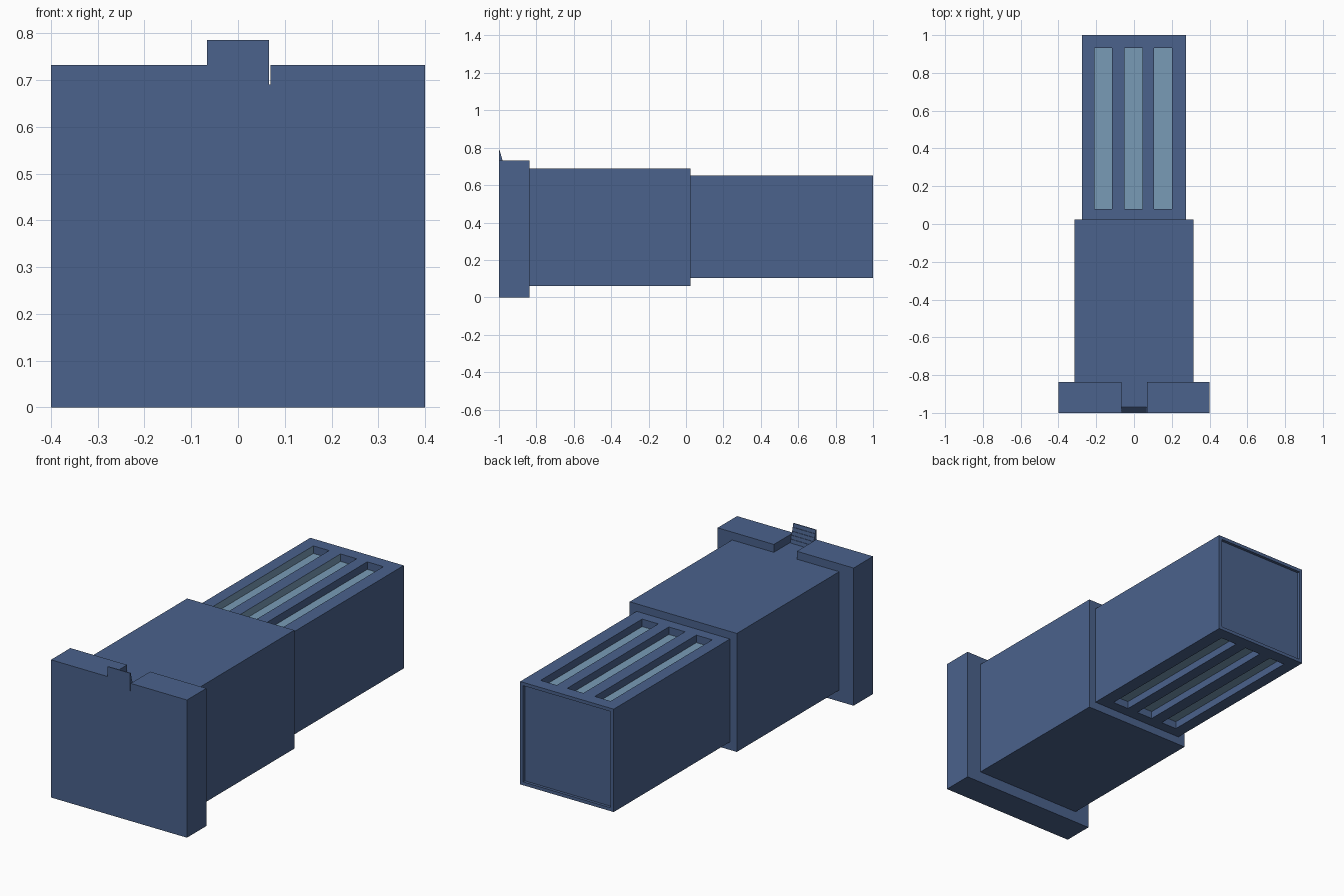
import bpy, bmesh
from mathutils import Vector

if "Cube" in bpy.data.objects:
    bpy.data.objects.remove(bpy.data.objects["Cube"])


def material(name, rgb):
    m = bpy.data.materials.new(name)
    m.diffuse_color = (*rgb, 1)
    m.use_nodes = True
    m.node_tree.nodes["Principled BSDF"].inputs["Base Color"].default_value = m.diffuse_color
    return m


BLUE = material("slate_blue", (0.069, 0.122, 0.262))
GLASS = material("pale_glass", (0.19, 0.33, 0.47))


def finish(name, bm, mats=(BLUE,)):
    bmesh.ops.recalc_face_normals(bm, faces=bm.faces)
    me = bpy.data.meshes.new(name)
    bm.to_mesh(me)
    bm.free()
    for m in mats:
        me.materials.append(m)
    ob = bpy.data.objects.new(name, me)
    bpy.context.collection.objects.link(ob)
    return ob


def box_bm(x, y0, y1, z0, z1):
    bm = bmesh.new()
    bmesh.ops.create_cube(bm, size=1)
    for v in bm.verts:
        v.co = Vector((v.co.x * 2 * x, y0 + (v.co.y + 0.5) * (y1 - y0),
                       z0 + (v.co.z + 0.5) * (z1 - z0)))
    return bm


def prism(name, points, direction):
    bm = bmesh.new()
    face = bm.faces.new([bm.verts.new(p) for p in points])
    ext = bmesh.ops.extrude_face_region(bm, geom=[face])
    verts = [g for g in ext["geom"] if isinstance(g, bmesh.types.BMVert)]
    bmesh.ops.translate(bm, verts=verts, vec=direction)
    return finish(name, bm)


# End plate with a notch cut in its top edge
FLOOR = 0.69
outline = [(-0.4, 0), (0.4, 0), (0.4, 0.732), (0.069, 0.732), (0.069, FLOOR),
           (-0.066, FLOOR), (-0.066, 0.732), (-0.4, 0.732)]
prism("end_plate", [(x, -1, z) for x, z in outline], (0, 0.163, 0))

# Ridged thumb catch: steps falling from the front edge into the notch
STEPS, TOP = 5, 0.785
rise = (TOP - FLOOR) / STEPS
side = [(-1, FLOOR), (-1, TOP)]
for i in range(STEPS):
    y = -0.995 + 0.0055 * i
    side += [(y, TOP - rise * i), (y + 0.003, TOP - rise * (i + 1))]
prism("thumb_catch", [(-0.066, y, z) for y, z in side], (0.132, 0, 0))

# Middle body
finish("middle_body", box_bm(0.315, -0.84, 0.023, 0.06, 0.69))

# Rear housing with three glazed slots above and below
slots = [(-0.21, -0.117), (-0.05, 0.045), (0.107, 0.202)]
Y0, Y1, DEPTH = 0.08, 0.933, 0.04
bm = box_bm(0.275, 0.023, 1.0, 0.103, 0.65)
cuts = [((x, 0, 0), (1, 0, 0)) for s in slots for x in s]
cuts += [((0, y, 0), (0, 1, 0)) for y in (Y0, Y1)]
for co, no in cuts:
    bmesh.ops.bisect_plane(bm, geom=bm.verts[:] + bm.edges[:] + bm.faces[:],
                           plane_co=co, plane_no=no)
bm.normal_update()


def in_slot(c):
    return Y0 < c.y < Y1 and any(a < c.x < b for a, b in slots)


faces = [f for f in bm.faces
         if abs(f.normal.z) > 0.9 and in_slot(f.calc_center_median())]
floors = bmesh.ops.extrude_discrete_faces(bm, faces=faces)["faces"]
for f in floors:
    up = 1 if f.calc_center_median().z > 0.375 else -1
    for v in f.verts:
        v.co.z -= up * DEPTH
    f.material_index = 1
bmesh.ops.recalc_face_normals(bm, faces=bm.faces)
# Upper slots: the left walls of the first two are glass as well
for f in bm.faces:
    c = f.calc_center_median()
    if (f.normal.x > 0.9 and c.z > 0.6 and Y0 < c.y < Y1
            and any(abs(c.x - s[0]) < 1e-3 for s in slots[:2])):
        f.material_index = 1
bmesh.ops.dissolve_limit(bm, angle_limit=0.01, verts=bm.verts, edges=bm.edges,
                         delimit={'MATERIAL'})
# Shallow recessed panel in the rear end
bm.normal_update()
end = [f for f in bm.faces if f.normal.y > 0.9 and f.calc_center_median().y > 0.99]
bmesh.ops.inset_region(bm, faces=end, thickness=0.025)
ret = bmesh.ops.extrude_discrete_faces(bm, faces=end)["faces"]
for f in ret:
    for v in f.verts:
        v.co.y -= 0.015
finish("rear_housing", bm, (BLUE, GLASS))
